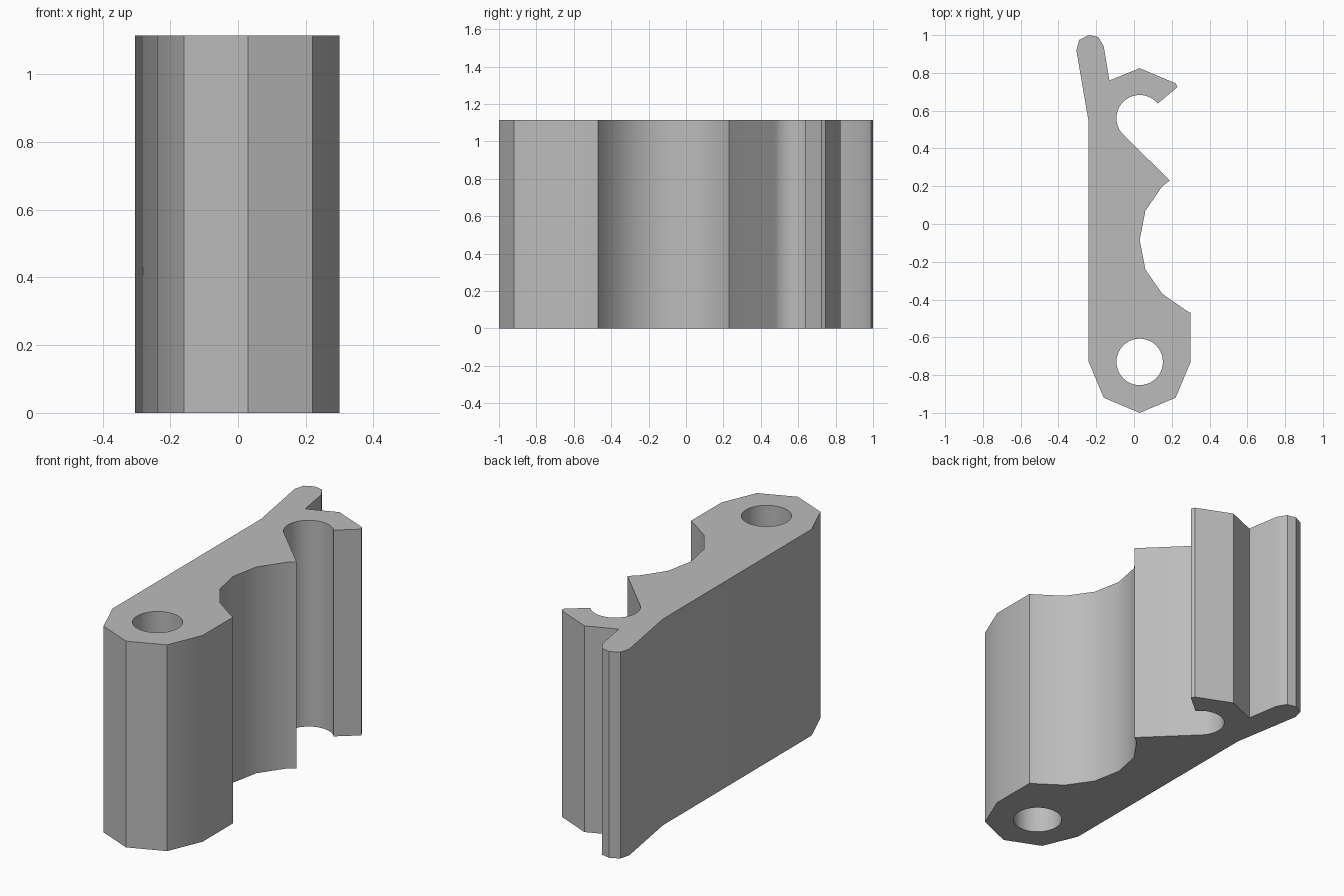
import bpy, bmesh
from math import sin, cos, radians

HEIGHT = 1.115
RADIUS = 0.123

cube = bpy.data.objects.get("Cube")
if cube:
    bpy.data.objects.remove(cube, do_unlink=True)

grey = bpy.data.materials.new("plain grey")
grey.use_nodes = True
colour = (0.5, 0.5, 0.5, 1)
grey.diffuse_color = colour
grey.node_tree.nodes["Principled BSDF"].inputs["Base Color"].default_value = colour


def arc(cx, cy, start, end, steps):
    """Points on a circle of the shared bore radius, angles in degrees."""
    angles = [radians(start + (end - start) * i / steps) for i in range(steps + 1)]
    return [(cx + RADIUS * cos(a), cy + RADIUS * sin(a)) for a in angles]


def prism(name, outline, bottom, top):
    """Extrude a counter-clockwise outline along z."""
    bm = bmesh.new()
    face = bm.faces.new([bm.verts.new((x, y, bottom)) for x, y in outline])
    new = bmesh.ops.extrude_face_region(bm, geom=[face])["geom"]
    verts = [v for v in new if isinstance(v, bmesh.types.BMVert)]
    bmesh.ops.translate(bm, verts=verts, vec=(0, 0, top - bottom))
    bmesh.ops.recalc_face_normals(bm, faces=bm.faces)
    mesh = bpy.data.meshes.new(name)
    bm.to_mesh(mesh)
    bm.free()
    mesh.materials.append(grey)
    obj = bpy.data.objects.new(name, mesh)
    bpy.context.collection.objects.link(obj)
    return obj


# Rounded foot, scalloped side and pointed tooth
outline = [(0.03, -1), (0.22, -0.92), (0.30, -0.73), (0.30, -0.47), (0.28, -0.46),
           (0.15, -0.37), (0.06, -0.24), (0.03, -0.085), (0.06, 0.07),
           (0.15, 0.20), (0.19, 0.23)]
# Open round socket
outline += arc(0.03, 0.56, 225, 39, 24)
# Hook lip, slanted fin and straight back
outline += [(0.23, 0.725), (0.22, 0.745), (0.03, 0.825), (-0.13, 0.76),
            (-0.16, 0.94), (-0.19, 0.99), (-0.24, 1), (-0.29, 0.975),
            (-0.305, 0.92), (-0.24, 0.54), (-0.24, -0.73), (-0.16, -0.92)]
body = prism("hooked_bracket", outline, 0, HEIGHT)

# Round through hole in the foot
cutter = prism("hole_cutter", arc(0.03, -0.73, 0, 360, 40)[:-1], -0.1, HEIGHT + 0.1)
cutter.hide_render = True
cut = body.modifiers.new("through hole", "BOOLEAN")
cut.operation = "DIFFERENCE"
cut.solver = "EXACT"
cut.object = cutter

bpy.ops.object.select_all(action="DESELECT")
body.select_set(True)
bpy.context.view_layer.objects.active = body
bpy.ops.object.modifier_apply(modifier=cut.name)
bpy.data.objects.remove(cutter, do_unlink=True)
bpy.ops.object.shade_smooth_by_angle(angle=radians(30))
